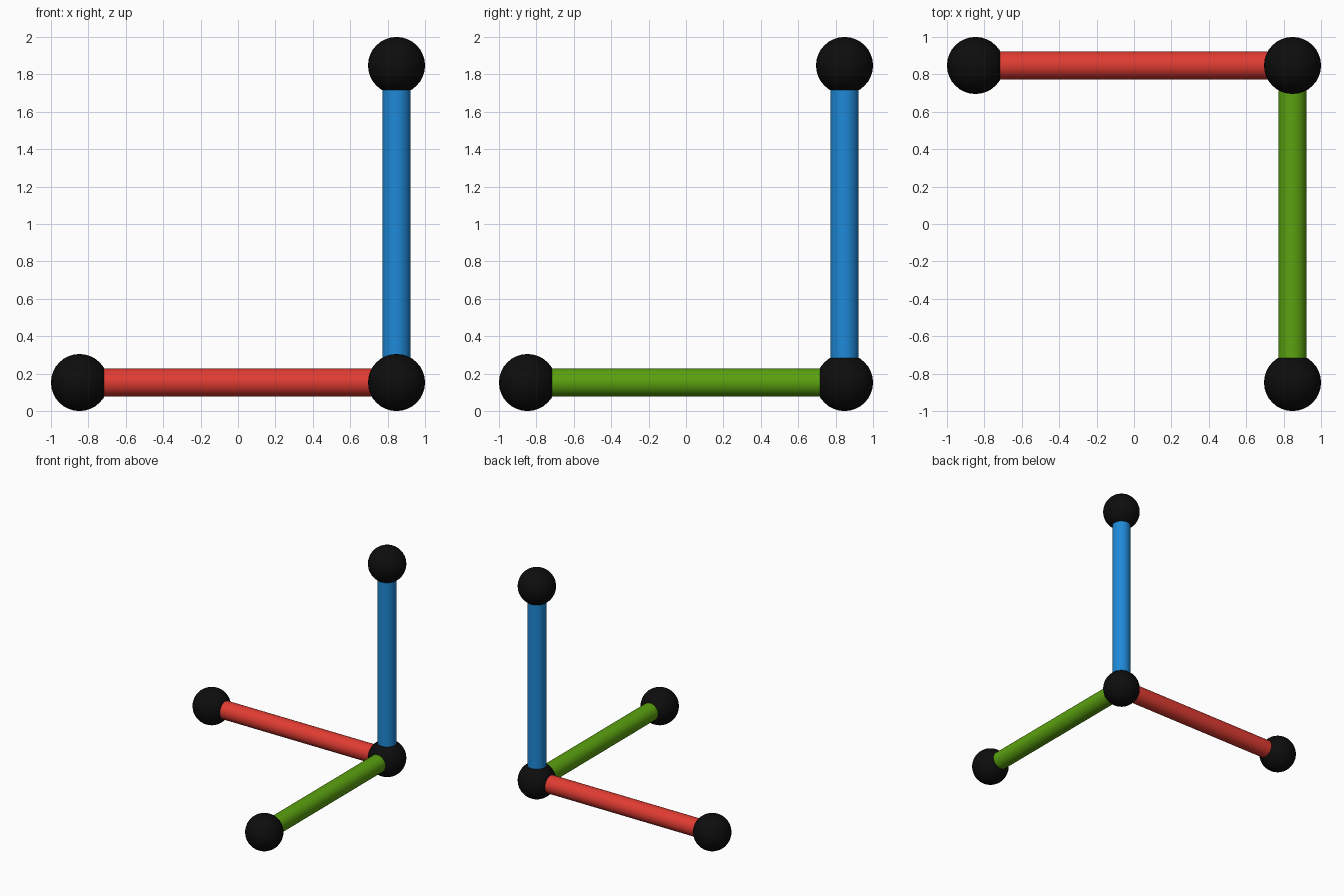
import bpy
from math import pi
from mathutils import Vector

if "Cube" in bpy.data.objects:
    bpy.data.objects.remove(bpy.data.objects["Cube"])

C = 0.8475          # half distance between ball centres
R_BALL = 0.1525
R_ROD = 0.076


def material(name, rgb):
    m = bpy.data.materials.new(name)
    m.diffuse_color = (*rgb, 1)
    m.use_nodes = True
    m.node_tree.nodes["Principled BSDF"].inputs["Base Color"].default_value = m.diffuse_color
    return m


def finish(name, mat):
    ob = bpy.context.object
    ob.name = name
    ob.data.materials.append(mat)
    bpy.ops.object.shade_smooth_by_angle()


black = material("black", (0.004, 0.004, 0.004))
corner = Vector((C, C, R_BALL))

# Axis rods from the corner ball, each with a ball at its far end
arms = [
    ("x", Vector((-1, 0, 0)), (0, pi / 2, 0), (0.75, 0.045, 0.032)),
    ("y", Vector((0, -1, 0)), (pi / 2, 0, 0), (0.105, 0.36, 0.005)),
    ("z", Vector((0, 0, 1)), (0, 0, 0), (0.013, 0.25, 0.68)),
]
balls = [("corner_ball", corner)]
for axis, d, rot, rgb in arms:
    bpy.ops.mesh.primitive_cylinder_add(vertices=32, radius=R_ROD, depth=2 * C,
                                        location=corner + d * C, rotation=rot)
    finish(axis + "_rod", material(axis + "_colour", rgb))
    balls.append((axis + "_end_ball", corner + d * 2 * C))

# Balls
for name, loc in balls:
    bpy.ops.mesh.primitive_uv_sphere_add(segments=32, ring_count=16,
                                         radius=R_BALL, location=loc)
    finish(name, black)
